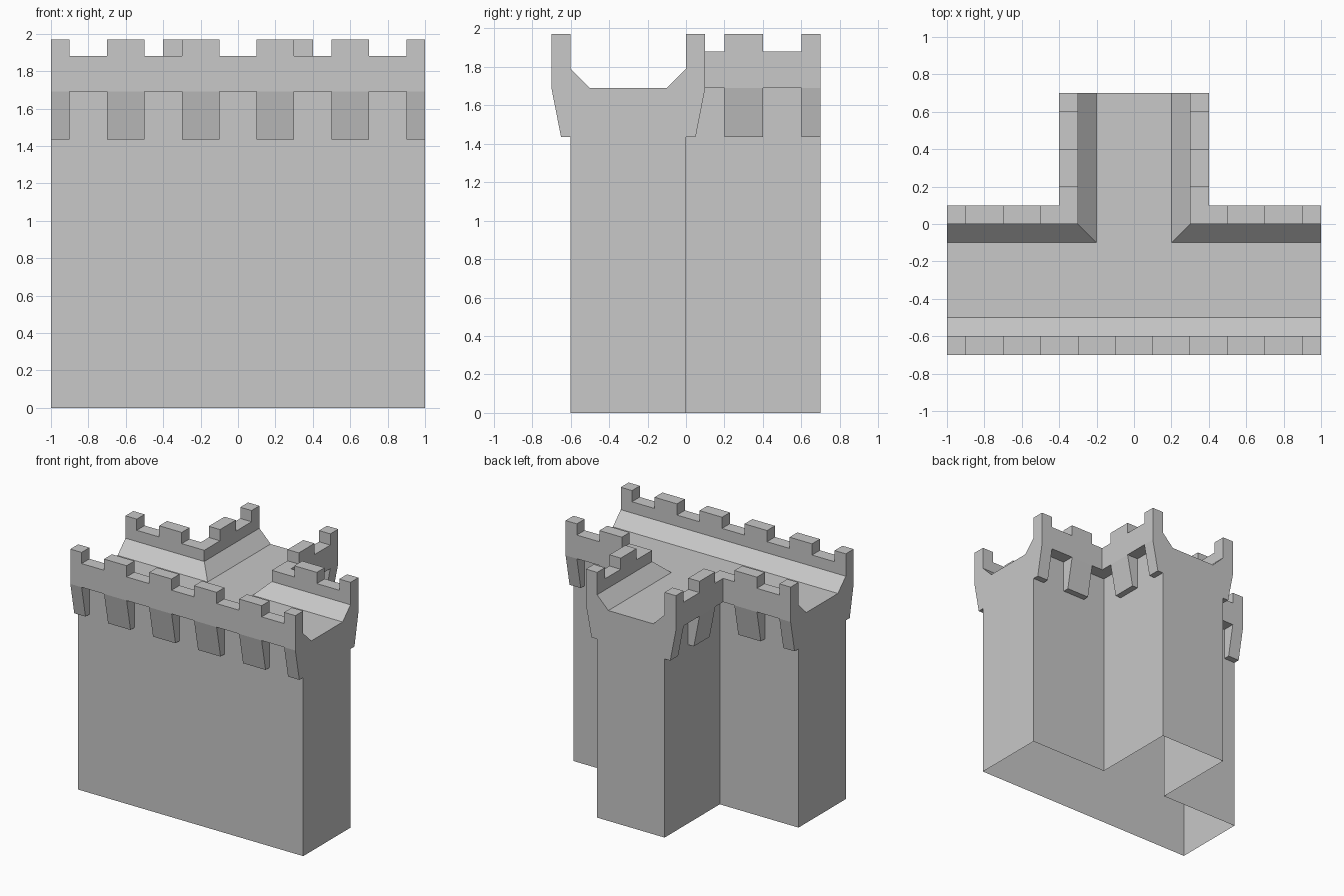
import bpy
import bmesh

cube = bpy.data.objects.get("Cube")
if cube:
    bpy.data.objects.remove(cube, do_unlink=True)

# Heights
CORBEL, DECK, CURB, NOTCH, TOP = 1.435, 1.69, 1.79, 1.88, 1.97
THICK = 0.1

stone = bpy.data.materials.new("grey_stone")
stone.use_nodes = True
grey = (0.58, 0.58, 0.58, 1)
stone.diffuse_color = grey
stone.node_tree.nodes["Principled BSDF"].inputs["Base Color"].default_value = grey


def finish(name, bm):
    """Turn a half mesh into an object mirrored across x."""
    mesh = bpy.data.meshes.new(name)
    bm.to_mesh(mesh)
    bm.free()
    mesh.materials.append(stone)
    obj = bpy.data.objects.new(name, mesh)
    bpy.context.collection.objects.link(obj)
    mirror = obj.modifiers.new("mirror", 'MIRROR')
    mirror.use_clip = True
    mirror.merge_threshold = 0.0005


def add_face(bm, points):
    return bm.faces.new([bm.verts.new(p) for p in points])


def prism(bm, ring_a, ring_b):
    """Closed prism between two matching rings; returns its side faces."""
    a = [bm.verts.new(p) for p in ring_a]
    b = [bm.verts.new(p) for p in ring_b]
    bm.faces.new(a)
    bm.faces.new(b)
    n = len(a)
    return [bm.faces.new((a[i], a[(i + 1) % n], b[(i + 1) % n], b[i])) for i in range(n)]


# Wall shell, open below
outline = [(0, -0.6), (1, -0.6), (1, 0), (0.3, 0), (0.3, 0.7), (0, 0.7)]
bm = bmesh.new()
for (ax, ay), (bx, by) in zip(outline, outline[1:]):
    add_face(bm, [(ax, ay, 0), (bx, by, 0), (bx, by, DECK), (ax, ay, DECK)])
bmesh.ops.remove_doubles(bm, verts=bm.verts[:], dist=0.0005)
finish("wall_body", bm)

# Walkway floor
bm = bmesh.new()
add_face(bm, [(x, y, DECK) for x, y in
              [(0, -0.5), (1, -0.5), (1, -0.1), (0.2, -0.1), (0, -0.1)]])
add_face(bm, [(x, y, DECK) for x, y in
              [(0, -0.1), (0.2, -0.1), (0.2, 0.7), (0, 0.7)]])
# Sloped curbs, mitred at the inner corner
add_face(bm, [(0, -0.6, CURB), (1, -0.6, CURB), (1, -0.5, DECK), (0, -0.5, DECK)])
add_face(bm, [(0.2, -0.1, DECK), (1, -0.1, DECK), (1, 0, CURB), (0.3, 0, CURB)])
add_face(bm, [(0.2, -0.1, DECK), (0.3, 0, CURB), (0.3, 0.7, CURB), (0.2, 0.7, DECK)])
# Curb ends
add_face(bm, [(1, -0.6, DECK), (1, -0.5, DECK), (1, -0.6, CURB)])
add_face(bm, [(1, -0.1, DECK), (1, 0, DECK), (1, 0, CURB)])
add_face(bm, [(0.3, 0.7, DECK), (0.2, 0.7, DECK), (0.3, 0.7, CURB)])
bmesh.ops.remove_doubles(bm, verts=bm.verts[:], dist=0.0005)
finish("walkway", bm)


def battlement(name, start, end, merlons, place):
    """Notched parapet with a tapered corbel below each merlon."""
    shape = [(start, DECK), (end, DECK)]
    for a, b in reversed(merlons):
        if b < end:
            shape.append((b, NOTCH))
        shape += [(b, TOP), (a, TOP), (a, NOTCH)]
    shape.append((start, NOTCH))
    bm = bmesh.new()
    prism(bm, [place(s, 0, z) for s, z in shape], [place(s, THICK, z) for s, z in shape])
    bmesh.ops.recalc_face_normals(bm, faces=bm.faces[:])
    seam = [f for f in bm.faces if all(abs(v.co.x) < 0.0005 for v in f.verts)]
    bmesh.ops.delete(bm, geom=seam, context='FACES')
    finish(name + "_parapet", bm)

    profile = [(0, CORBEL), (THICK / 2, CORBEL), (THICK, DECK), (0, DECK)]
    bm = bmesh.new()
    hidden = []
    for a, b in merlons:
        sides = prism(bm, [place(a, o, z) for o, z in profile],
                      [place(b, o, z) for o, z in profile])
        hidden += sides[2:]
    bmesh.ops.recalc_face_normals(bm, faces=bm.faces[:])
    bmesh.ops.delete(bm, geom=hidden, context='FACES')
    finish(name + "_corbels", bm)


# Battlements along the front, the back and the rear spur
battlement("front", 0, 1, [(0.1, 0.3), (0.5, 0.7), (0.9, 1)],
           lambda s, o, z: (s, -0.6 - o, z))
battlement("back", 0.3, 1, [(0.5, 0.7), (0.9, 1)],
           lambda s, o, z: (s, o, z))
battlement("spur", THICK, 0.7, [(0.2, 0.4), (0.6, 0.7)],
           lambda s, o, z: (0.3 + o, s, z))
